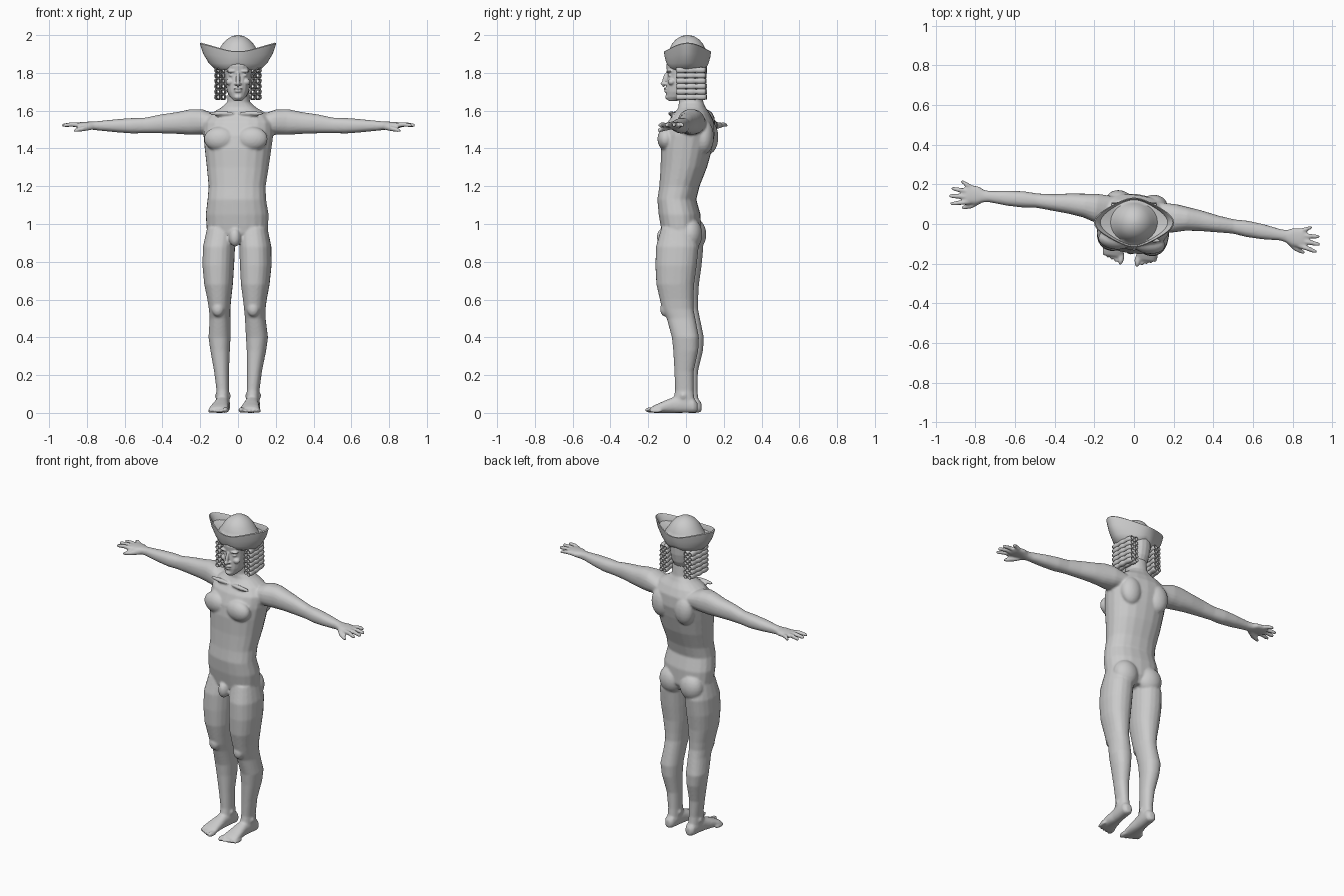
import bpy, bmesh, math
from mathutils import Matrix, Vector

SEG = 20


def curve_pow(v, p=0.88):
    return math.copysign(abs(v) ** p, v)


def loft(bm, axis, rings, side=1, cap=True):
    """Rings are (position, centre_u, centre_v, radius_u, radius_v) along an axis."""
    loops = []
    for t, cu, cv, ru, rv in rings:
        loop = []
        for i in range(SEG):
            a = 2 * math.pi * i / SEG
            u, v = cu + ru * curve_pow(math.cos(a)), cv + rv * curve_pow(math.sin(a))
            x, y, z = {'x': (t, u, v), 'y': (u, t, v), 'z': (u, v, t)}[axis]
            loop.append(bm.verts.new((x * side, y, z)))
        loops.append(loop)
    bridge(bm, loops)
    if cap:
        bm.faces.new(loops[0])
        bm.faces.new(loops[-1])


def bridge(bm, loops):
    for a, b in zip(loops, loops[1:]):
        n = len(a)
        for i in range(n):
            bm.faces.new((a[i], a[(i + 1) % n], b[(i + 1) % n], b[i]))


def column(rings):
    """(z, centre_x, half_width, y_front, y_back) to loft rings."""
    return [(z, cx, (f + b) / 2, w, (b - f) / 2) for z, cx, w, f, b in rings]


def blob(bm, centre, radii, side=1, tilt=0):
    c = Vector((centre[0] * side, centre[1], centre[2]))
    m = Matrix.Translation(c) @ Matrix.Rotation(tilt, 4, 'X') @ Matrix.Diagonal((*radii, 1))
    bmesh.ops.create_icosphere(bm, subdivisions=3, radius=1, matrix=m)


def make(name, bm, voxel=0, smooth=3):
    bmesh.ops.recalc_face_normals(bm, faces=bm.faces)
    me = bpy.data.meshes.new(name)
    bm.to_mesh(me)
    bm.free()
    ob = bpy.data.objects.new(name, me)
    bpy.context.collection.objects.link(ob)
    if voxel:
        r = ob.modifiers.new("fuse", 'REMESH')
        r.mode, r.voxel_size, r.use_smooth_shade = 'VOXEL', voxel, True
        s = ob.modifiers.new("soften", 'SMOOTH')
        s.factor, s.iterations = 0.5, smooth
    else:
        bpy.ops.object.select_all(action='DESELECT')
        bpy.context.view_layer.objects.active = ob
        ob.select_set(True)
        bpy.ops.object.shade_smooth_by_angle(angle=math.radians(40))
    return ob


# Torso and neck
bm = bmesh.new()
loft(bm, 'z', column([
    (0.90, 0, .10, -.08, .05), (0.95, 0, .162, -.125, .078), (1.05, 0, .168, -.143, .075),
    (1.13, 0, .156, -.15, .052), (1.20, 0, .152, -.14, .07), (1.30, 0, .165, -.133, .11),
    (1.40, 0, .178, -.132, .138), (1.47, 0, .186, -.122, .152), (1.54, 0, .185, -.095, .147),
    (1.585, 0, .15, -.06, .125), (1.615, 0, .095, -.04, .105), (1.645, 0, .06, -.038, .092),
    (1.72, 0, .055, -.045, .085)]))
blob(bm, (0, -.12, .93), (.032, .035, .05))

for s in (-1, 1):
    # Chest, collarbone, shoulder blade and seat
    blob(bm, (.085, -.09, 1.45), (.085, .05, .065), s)
    blob(bm, (.08, -.068, 1.585), (.07, .014, .012), s)
    blob(bm, (.09, .11, 1.46), (.065, .05, .09), s)
    blob(bm, (.08, .035, .945), (.078, .062, .085), s)
    # Leg with kneecap
    loft(bm, 'z', column([
        (.98, .085, .075, -.12, .06), (.88, .097, .084, -.147, .08), (.78, .1, .083, -.15, .07),
        (.68, .098, .075, -.145, .056), (.60, .095, .062, -.127, .052), (.55, .094, .056, -.115, .052),
        (.50, .094, .054, -.09, .062), (.40, .1, .058, -.062, .082), (.33, .097, .051, -.055, .078),
        (.22, .088, .039, -.05, .052), (.12, .081, .033, -.047, .05), (.05, .08, .035, -.06, .058)]), s)
    blob(bm, (.094, -.1, .55), (.032, .025, .04), s)
    # Ankle bones
    for dx in (-.03, .03):
        blob(bm, (.081 + dx, 0, .09), (.012, .016, .018), s)
    # Foot
    loft(bm, 'y', [(.072, .08, .03, .018, .022), (.055, .08, .037, .032, .037),
                   (0, .08, .048, .035, .048), (-.05, .08, .043, .037, .043),
                   (-.10, .082, .033, .045, .033), (-.15, .083, .022, .052, .022),
                   (-.175, .083, .016, .045, .014)], s)
    # Toes, big toe inside
    for i in range(5):
        r = .0155 if i == 0 else .0105
        x = .042 if i == 0 else .047 + .0207 * i
        blob(bm, (x, -.178 + .0085 * i, r), (r, .036, r), s)
    # Arm and palm
    loft(bm, 'x', [
        (.12, .05, 1.53, .075, .05), (.20, .055, 1.54, .072, .068), (.26, .06, 1.54, .06, .068),
        (.33, .06, 1.535, .052, .058), (.42, .055, 1.53, .042, .05), (.50, .053, 1.522, .036, .041),
        (.57, .05, 1.52, .041, .041), (.65, .046, 1.52, .038, .035), (.74, .042, 1.52, .028, .026),
        (.77, .04, 1.52, .031, .023), (.80, .04, 1.522, .045, .02), (.85, .04, 1.523, .049, .016),
        (.87, .04, 1.523, .043, .011)], s)
    # Fingers: root y, tip x, tip y
    for y0, x1, y1 in ((0, .932, -.018), (.026, .945, .02), (.053, .938, .058), (.078, .893, .098)):
        loft(bm, 'x', [(.84, y0, 1.523, .012, .013), ((.84 + x1) / 2, (y0 + y1) / 2, 1.527, .0115, .012),
                       (x1 - .01, y1, 1.523, .01, .01), (x1, y1, 1.522, .006, .006)], s)
    # Thumb
    loft(bm, 'x', [(.775, .02, 1.515, .015, .015), (.82, -.012, 1.505, .016, .014),
                   (.855, -.026, 1.498, .012, .011), (.872, -.031, 1.495, .007, .007)], s)

body = make("body", bm, .0068, 3)
body.rotation_euler.z = math.radians(-7.5)

# Head, turned to face straight forward
bm = bmesh.new()
loft(bm, 'z', column([
    (1.652, 0, .022, -.095, -.045), (1.672, 0, .042, -.104, .02), (1.70, 0, .058, -.106, .08),
    (1.74, 0, .067, -.103, .10), (1.79, 0, .073, -.099, .11), (1.84, 0, .076, -.105, .112),
    (1.90, 0, .065, -.08, .09)]))
# Nose
blob(bm, (0, -.111, 1.765), (.010, .013, .042), tilt=-.25)
blob(bm, (0, -.119, 1.744), (.012, .016, .011))
# Lips and chin
blob(bm, (0, -.104, 1.716), (.025, .014, .006))
blob(bm, (0, -.102, 1.703), (.021, .014, .007))
blob(bm, (0, -.094, 1.672), (.022, .016, .014))
for s in (-1, 1):
    blob(bm, (.011, -.108, 1.741), (.008, .011, .007), s)
    # Brow, eye, cheek and ear
    blob(bm, (.034, -.088, 1.809), (.028, .017, .008), s)
    blob(bm, (.033, -.083, 1.787), (.015, .014, .008), s)
    blob(bm, (.043, -.076, 1.752), (.022, .02, .018), s)
    blob(bm, (.073, .005, 1.765), (.012, .022, .032), s)
make("head", bm, .0042, 2)

# Wig curls: stacked open rolls, each pinched into three sections
SEG = 14
bm = bmesh.new()
for s in (-1, 1):
    for row in range(6):
        z = 1.672 + .0285 * row
        lean = .004 * (5 - row) / 5
        for x, y0, y1 in ((.110, -.052, .104 + lean), (.083, -.040, .108 + lean)):
            rings = []
            for k in range(13):
                t = k / 12
                r = .0125 + .0035 * abs(math.sin(3 * math.pi * t))
                rings.append((y0 + (y1 - y0) * t, x - .02 * max(0, t - .5), z, r, r))
            loft(bm, 'y', rings, s, cap=False)
curls = make("wig_curls", bm)
wall = curls.modifiers.new("wall", 'SOLIDIFY')
wall.thickness = .004

# Hat: upturned brim with two peaked sides, then a bell-shaped crown
bm = bmesh.new()
N, CY = 48, .008
loops = []


def hat_loop(fn):
    loop = []
    for i in range(N):
        a = 2 * math.pi * i / N
        x, y, z = fn(math.cos(a), math.sin(a))
        loop.append(bm.verts.new((x, y + CY, z)))
    loops.append(loop)


def brim(k, h, inset=0):
    def point(c, s):
        rim_x = curve_pow(c, 1) * (.125 + .077 * abs(c) ** 3) * (1 - inset)
        rim_y = s * .125 * (1 - inset)
        low, high = 1.835 - .025 * abs(c), 1.915 + .045 * abs(c) ** 2.5
        return (.09 * c * (1 - k) + rim_x * k, .098 * s * (1 - k) + rim_y * k, low + (high - low) * h)
    return point


for k, h, inset in ((-.25, .12, 0), (0, 0, 0), (.3, .07, 0), (.58, .28, 0), (.85, .62, 0),
                    (1, .97, 0), (1, 1, .03), (.93, .9, .06), (.8, .72, .06)):
    hat_loop(brim(k, h, inset))
for rx, ry, z in ((.118, .104, 1.9), (.1, .095, 1.925), (.083, .083, 1.952), (.06, .062, 1.977),
                  (.032, .034, 1.994), (.008, .008, 2.0)):
    hat_loop(lambda c, s: (rx * c, ry * s, z))
bridge(bm, loops)
bm.faces.new(loops[-1])
make("hat", bm)
